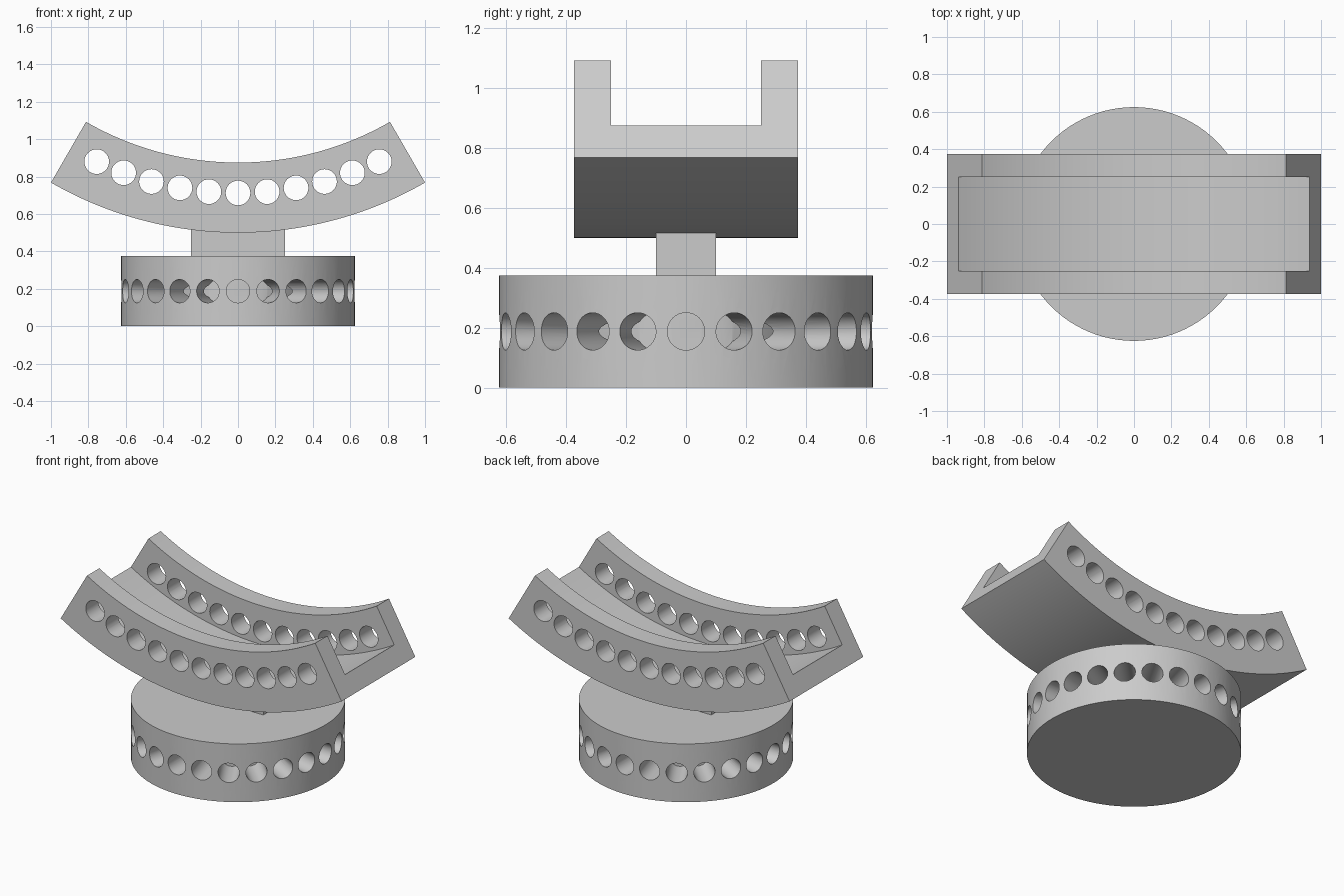
import bpy, bmesh, math
from mathutils import Matrix, Vector

if "Cube" in bpy.data.objects:
    bpy.data.objects.remove(bpy.data.objects["Cube"])

grey = bpy.data.materials.new("plain grey")
grey.diffuse_color = (0.6, 0.6, 0.6, 1)
grey.use_nodes = True
grey.node_tree.nodes["Principled BSDF"].inputs["Base Color"].default_value = grey.diffuse_color


def make_object(name, bm):
    bmesh.ops.recalc_face_normals(bm, faces=bm.faces)
    mesh = bpy.data.meshes.new(name)
    bm.to_mesh(mesh)
    bm.free()
    mesh.materials.append(grey)
    obj = bpy.data.objects.new(name, mesh)
    bpy.context.collection.objects.link(obj)
    return obj


def add_cylinder(bm, centre, axis, radius, depth, segments):
    turn = Vector((0, 0, 1)).rotation_difference(Vector(axis)).to_matrix().to_4x4()
    bmesh.ops.create_cone(bm, cap_ends=True, segments=segments, radius1=radius,
                          radius2=radius, depth=depth,
                          matrix=Matrix.Translation(centre) @ turn)


def cut(obj, bm):
    """Subtract the cutter mesh and keep only the result."""
    cutter = make_object("cutter", bm)
    cutter.hide_render = True
    mod = obj.modifiers.new("holes", 'BOOLEAN')
    mod.object, mod.operation, mod.solver = cutter, 'DIFFERENCE', 'EXACT'
    mod.use_self = True
    bpy.context.view_layer.update()
    result = bpy.data.meshes.new_from_object(
        obj.evaluated_get(bpy.context.evaluated_depsgraph_get()))
    obj.modifiers.clear()
    obj.data = result
    bpy.data.objects.remove(cutter)


def smooth(obj):
    bpy.ops.object.select_all(action='DESELECT')
    obj.select_set(True)
    bpy.context.view_layer.objects.active = obj
    bpy.ops.object.shade_smooth_by_angle(angle=math.radians(25))


# Round base with a ring of blind holes
BASE_R, BASE_H, HOLE_FLOOR = 0.625, 0.375, 0.4
bm = bmesh.new()
add_cylinder(bm, (0, 0, BASE_H / 2), (0, 0, 1), BASE_R, BASE_H, 96)
base = make_object("base", bm)
bm = bmesh.new()
for i in range(24):
    a = math.radians(15 * i)
    out = Vector((math.cos(a), math.sin(a), 0))
    mid = (HOLE_FLOOR + 0.7) / 2
    add_cylinder(bm, out * mid + Vector((0, 0, BASE_H / 2)), out,
                 0.0625, 0.7 - HOLE_FLOOR, 32)
cut(base, bm)
smooth(base)

# Neck block between base and cradle
bm = bmesh.new()
bmesh.ops.create_cube(bm, size=1, matrix=Matrix.Translation((0, 0, 0.4465))
                      @ Matrix.Diagonal((0.5, 0.2, 0.143, 1)))
make_object("neck", bm)

# Curved cradle: U section (y, radius) swept along a 60 degree arc
CENTRE_Z, STEPS = 2.5, 48
section = [(-0.375, 2), (0.375, 2), (0.375, 1.625), (0.25, 1.625),
           (0.25, 1.875), (-0.25, 1.875), (-0.25, 1.625), (-0.375, 1.625)]
bm = bmesh.new()
rings = []
for i in range(STEPS + 1):
    a = math.radians(-30 + 60 * i / STEPS)
    rings.append([bm.verts.new((r * math.sin(a), y, CENTRE_Z - r * math.cos(a)))
                  for y, r in section])
for r0, r1 in zip(rings, rings[1:]):
    for j in range(8):
        k = (j + 1) % 8
        bm.faces.new((r0[j], r0[k], r1[k], r1[j]))
bm.faces.new(rings[0])
bm.faces.new(rings[-1])
cradle = make_object("cradle", bm)

# Row of holes through both cradle walls
bm = bmesh.new()
for i in range(-5, 6):
    a = math.radians(5 * i)
    add_cylinder(bm, (1.7875 * math.sin(a), 0, CENTRE_Z - 1.7875 * math.cos(a)),
                 (0, 1, 0), 0.066, 1, 32)
cut(cradle, bm)
smooth(cradle)
